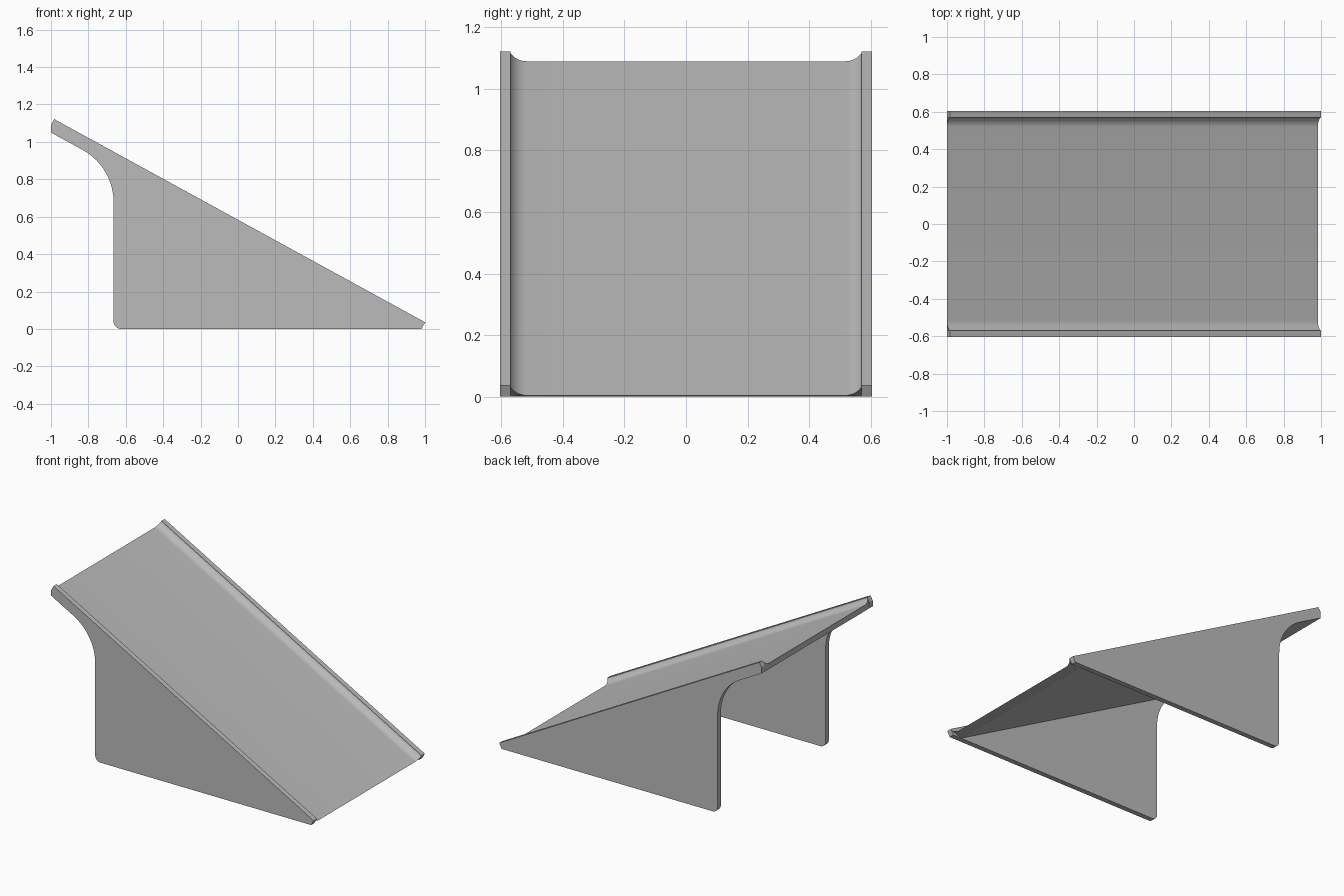
import bpy, bmesh
from math import sin, cos, radians
from mathutils import Vector

cube = bpy.data.objects.get("Cube")
if cube:
    bpy.data.objects.remove(cube, do_unlink=True)

grey = bpy.data.materials.new("mid grey")
grey.use_nodes = True
colour = (0.5, 0.5, 0.5, 1)
grey.diffuse_color = colour
grey.node_tree.nodes["Principled BSDF"].inputs["Base Color"].default_value = colour

# Shared dimensions, with the ramp slope measured in the x-z plane
inner, outer = 0.57, 0.605
lip = 0.036
deck_high = Vector((-1, 1.09))
deck_low = Vector((0.983, 0.004))
slope = (deck_low - deck_high).normalized()
normal = Vector((-slope.y, slope.x))
under_high = Vector((-1, 1.05))
under_low = Vector((under_high.x - under_high.y * slope.x / slope.y, 0))


def rounded(before, corner, after, length, steps=14):
    """Arc that replaces a corner, touching both sides at the given length."""
    a = (before - corner).normalized()
    b = (after - corner).normalized()
    half = a.angle(b) / 2
    axis = (a + b).normalized()
    side = (b - a).normalized()
    centre = corner + axis * (length / cos(half))
    radius = length * sin(half) / cos(half)
    sweep = radians(90) - half
    angles = [sweep * (2 * i / steps - 1) for i in range(steps + 1)]
    return [centre + radius * (side * sin(t) - axis * cos(t)) for t in angles]


def loft(name, first, last):
    """Solid between two matching outlines."""
    bm = bmesh.new()
    a = [bm.verts.new(p) for p in first]
    b = [bm.verts.new(p) for p in last]
    bm.faces.new(a)
    bm.faces.new(b[::-1])
    for i in range(len(a)):
        j = (i + 1) % len(a)
        bm.faces.new((a[i], b[i], b[j], a[j]))
    bmesh.ops.recalc_face_normals(bm, faces=bm.faces)
    mesh = bpy.data.meshes.new(name)
    bm.to_mesh(mesh)
    bm.free()
    mesh.materials.append(grey)
    obj = bpy.data.objects.new(name, mesh)
    bpy.context.collection.objects.link(obj)
    bpy.context.view_layer.objects.active = obj
    obj.select_set(True)
    bpy.ops.object.shade_smooth_by_angle(angle=radians(25))
    obj.select_set(False)
    return obj


# Side panels: triangular with an overhanging top and rounded corners
back_x = -0.665
t = (back_x - under_high.x) / slope.x
neck = under_high + slope * t
heel = Vector((back_x, 0))
toe = Vector((0.981, 0))
outline = [deck_high + normal * lip, deck_high, under_high]
outline += rounded(under_high, neck, heel, 0.19)
outline += rounded(neck, heel, toe, 0.04, 8)
outline += [toe, deck_low + normal * lip]
for name, s in (("left_side_panel", 1), ("right_side_panel", -1)):
    # the model faces -y, so its left and right panels sit at the ends of y
    loft("back_side_panel" if s > 0 else "front_side_panel",
         [(p.x, s * inner, p.y) for p in outline],
         [(p.x, s * outer, p.y) for p in outline])

# Ramp deck: flat plate with a curved fillet rising to each panel
radius, steps = 0.06, 10
fillet = []
for i in range(steps + 1):
    ang = radians(60) * (1 - i / steps)
    fillet.append((inner - radius * (sin(radians(60)) - sin(ang)),
                   radius * (1 - cos(ang))))
section = fillet + [(-y, h) for y, h in reversed(fillet)]


def deck_end(top, under):
    points = [(top.x + normal.x * h, y, top.y + normal.y * h) for y, h in section]
    return points + [(under.x, -inner, under.y), (under.x, inner, under.y)]


loft("ramp_deck", deck_end(deck_high, under_high), deck_end(deck_low, under_low))
